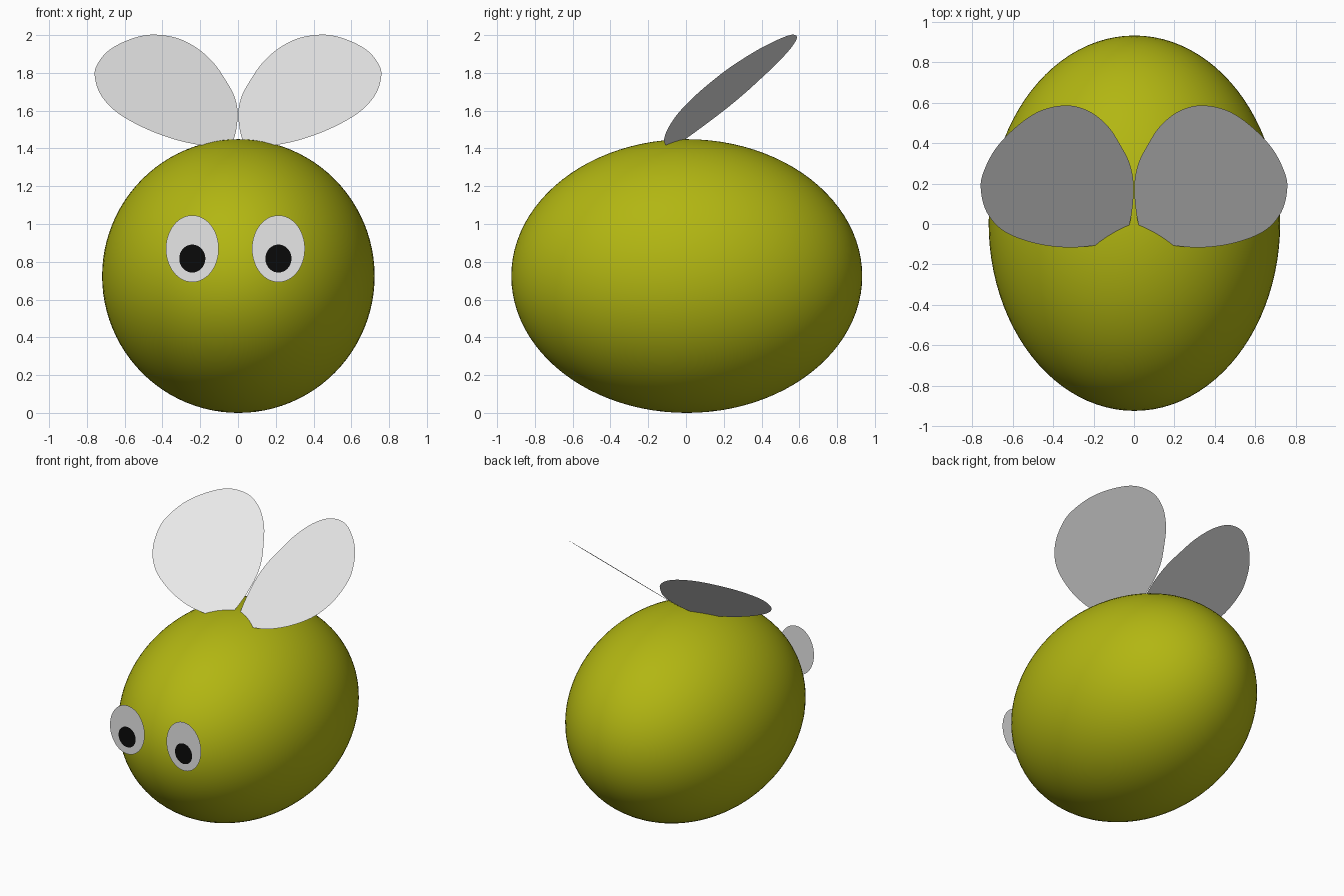
import bpy, bmesh, math
from mathutils import Vector

if "Cube" in bpy.data.objects:
    bpy.data.objects.remove(bpy.data.objects["Cube"])


def material(name, rgb):
    m = bpy.data.materials.new(name)
    m.diffuse_color = (*rgb, 1.0)
    m.use_nodes = True
    m.node_tree.nodes["Principled BSDF"].inputs["Base Color"].default_value = m.diffuse_color
    return m


YELLOW = material("olive_yellow", (0.445, 0.468, 0.006))
WHITE = material("white", (0.8, 0.8, 0.8))
BLACK = material("black", (0.003, 0.003, 0.003))


def sheet(name, points, mat):
    """One flat face through the given outline."""
    bm = bmesh.new()
    bm.faces.new([bm.verts.new(p) for p in points])
    bmesh.ops.triangulate(bm, faces=bm.faces[:])
    mesh = bpy.data.meshes.new(name)
    bm.to_mesh(mesh)
    bm.free()
    mesh.materials.append(mat)
    obj = bpy.data.objects.new(name, mesh)
    bpy.context.collection.objects.link(obj)
    return obj


def disc(name, x, y, z, rx, rz, mat, n=64):
    """Upright oval facing the front."""
    pts = [(x + rx * math.cos(2 * math.pi * i / n), y,
            z + rz * math.sin(2 * math.pi * i / n)) for i in range(n)]
    return sheet(name, pts, mat)


def smooth_loop(pts, steps=6):
    """Closed Catmull-Rom curve through 2D points."""
    pts = [Vector(p) for p in pts]
    n, out = len(pts), []
    for i in range(n):
        a, b, c, d = (pts[(i + k) % n] for k in (-1, 0, 1, 2))
        for s in range(steps):
            t = s / steps
            out.append(0.5 * (2 * b + (c - a) * t + (2 * a - 5 * b + 4 * c - d) * t ** 2
                              + (3 * b - a - 3 * c + d) * t ** 3))
    return out


# Body: smooth egg, longest front to back
bpy.ops.mesh.primitive_uv_sphere_add(segments=96, ring_count=48, radius=1,
                                     location=(0.002, 0.004, 0.7245))
body = bpy.context.object
body.name = "body"
body.scale = (0.7215, 0.929, 0.7245)
bpy.ops.object.transform_apply(location=False, rotation=False, scale=True)
bpy.ops.object.shade_smooth()
body.data.materials.append(YELLOW)

# Eyes: flat ovals with smaller pupils just in front
for side, x in (("left", -0.242), ("right", 0.214)):
    disc(side + "_eye", x, -0.931, 0.869, 0.140, 0.177, WHITE)
    disc(side + "_pupil", x, -0.934, 0.817, 0.069, 0.074, BLACK)

# Wings: flat rounded sheets leaning back, root sunk into the body
outline = [(0.002, 0.19), (0.022, 0.30), (0.07, 0.395), (0.13, 0.485), (0.22, 0.557),
           (0.33, 0.587), (0.46, 0.562), (0.575, 0.488), (0.68, 0.38), (0.74, 0.27),
           (0.759, 0.18), (0.73, 0.06), (0.645, -0.035), (0.50, -0.093),
           (0.34, -0.116), (0.20, -0.107), (0.10, -0.085), (0.04, -0.045), (0.012, 0.05)]
for side, s in (("left", -1), ("right", 1)):
    pts = [(s * p.x, p.y, 1.446 + 0.271 * p.x + 0.768 * p.y) for p in smooth_loop(outline)]
    sheet(side + "_wing", pts if s > 0 else pts[::-1], WHITE)
